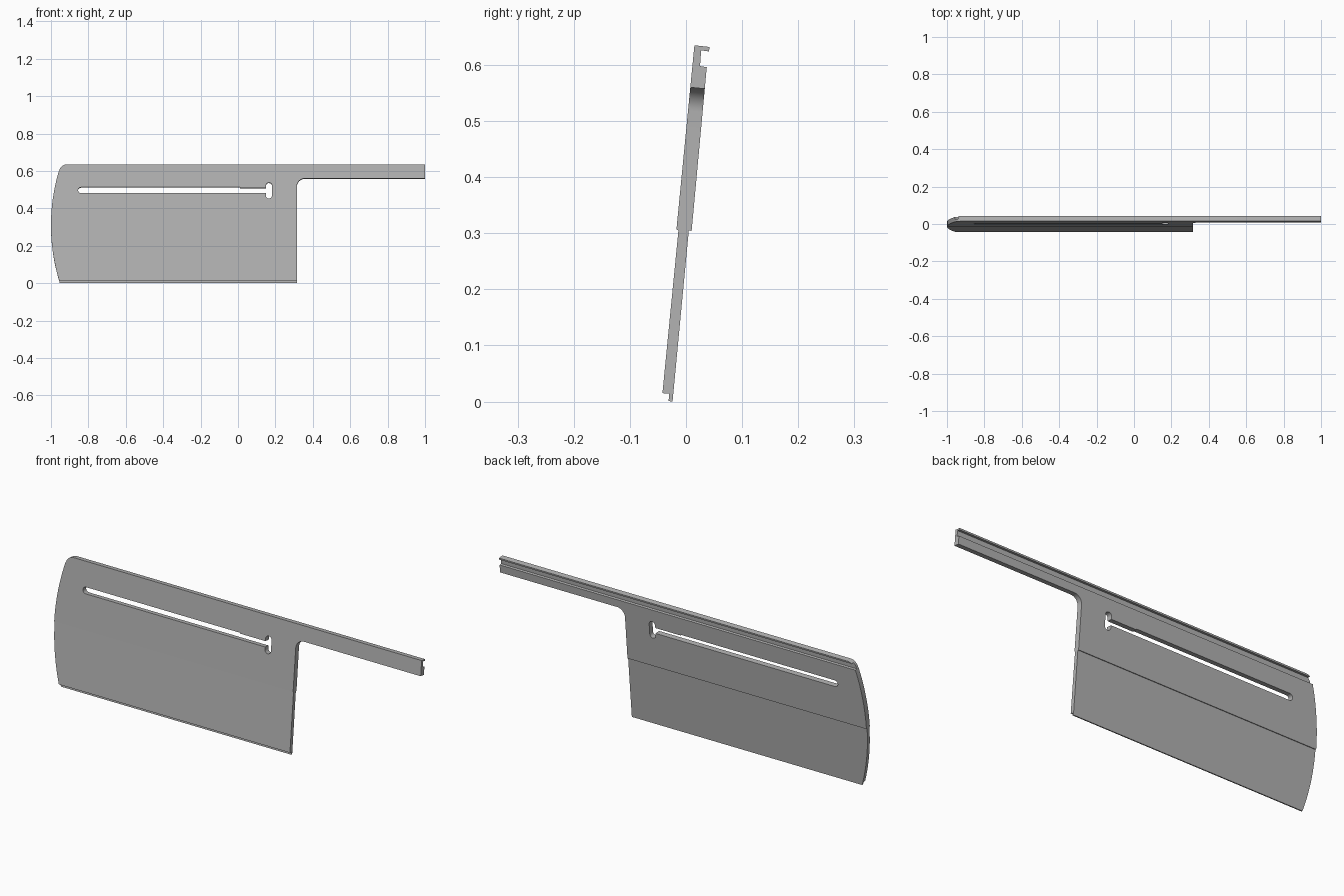
import bpy
import bmesh
from math import cos, sin, pi, radians

cube = bpy.data.objects.get("Cube")
if cube:
    bpy.data.objects.remove(cube, do_unlink=True)

LEAN = 0.096  # the plate leans back by this much per unit of height

grey = bpy.data.materials.new("satin grey")
grey.use_nodes = True
colour = (0.45, 0.45, 0.45, 1)
grey.diffuse_color = colour
grey.node_tree.nodes["Principled BSDF"].inputs["Base Color"].default_value = colour


def prism(name, near, far):
    """Solid between two matching loops of points."""
    bm = bmesh.new()
    a = [bm.verts.new(p) for p in near]
    b = [bm.verts.new(p) for p in far]
    bm.faces.new(a)
    bm.faces.new(b[::-1])
    for i in range(len(a)):
        j = (i + 1) % len(a)
        bm.faces.new((a[i], b[i], b[j], a[j]))
    bmesh.ops.recalc_face_normals(bm, faces=bm.faces)
    mesh = bpy.data.meshes.new(name)
    bm.to_mesh(mesh)
    bm.free()
    mesh.materials.append(grey)
    obj = bpy.data.objects.new(name, mesh)
    bpy.context.collection.objects.link(obj)
    return obj


def cutter(name, outline):
    """Front outline pushed through at right angles to the leaning plate."""
    def at(y):
        return [(x, y, z - LEAN * (y - 0.015 + LEAN * (0.635 - z))) for x, z in outline]
    obj = prism(name, at(-0.2), at(0.2))
    obj.hide_render = True
    return obj


def arc(cx, cz, r, start, end, steps=10):
    angles = [radians(start + (end - start) * i / steps) for i in range(steps + 1)]
    return [(cx + r * cos(t), cz + r * sin(t)) for t in angles]


def cut(obj, tool, operation):
    mod = obj.modifiers.new(tool.name, 'BOOLEAN')
    mod.object = tool
    mod.operation = operation
    mod.solver = 'EXACT'
    bpy.context.view_layer.update()
    graph = bpy.context.evaluated_depsgraph_get()
    mesh = bpy.data.meshes.new_from_object(obj.evaluated_get(graph))
    obj.modifiers.clear()
    obj.data = mesh
    bpy.data.objects.remove(tool, do_unlink=True)


# Rolled section: bottom tongue, mid-height offset, hooked top rail
section = [(-0.024, 0), (-0.031, 0.001), (-0.030, 0.014), (-0.042, 0.015),
           (-0.0135, 0.305), (-0.017, 0.307), (0.015, 0.635), (0.042, 0.632),
           (0.041, 0.624), (0.027, 0.626), (0.025, 0.598), (0.037, 0.596),
           (0.010, 0.304), (0.005, 0.305)]
plate = prism("blade_plate", [(-1.1, y, z) for y, z in section],
              [(1, y, z) for y, z in section])

# Front outline: bowed end, rounded top corner, long arm with inner fillet
outline = arc(0.02, 0.31, 1.02, 198, 163.5, 24)
outline += arc(-0.916, 0.595, 0.04, 165, 90)
outline += [(-0.9, 0.7), (1.1, 0.7), (1.1, 0.56)]
outline += arc(0.357, 0.518, 0.042, 90, 180)
outline += [(0.315, -0.1), (-0.9, -0.1)]
cut(plate, cutter("outline_cutter", outline), 'INTERSECT')

# Keyhole slot: long horizontal run ending in an upright slot
slot = arc(-0.839, 0.497, 0.016, 270, 90)
slot += [(0.01, 0.513), (0.01, 0.509), (0.149, 0.509)]
slot += arc(0.1655, 0.521, 0.0165, 180, 0)
slot += arc(0.1655, 0.469, 0.0165, 0, -180)
slot += [(0.149, 0.481)]
cut(plate, cutter("slot_cutter", slot), 'DIFFERENCE')

# Smooth the curved edges, keep the corners crisp
bpy.ops.object.select_all(action='DESELECT')
plate.select_set(True)
bpy.context.view_layer.objects.active = plate
bpy.ops.object.shade_smooth_by_angle(angle=radians(25))
